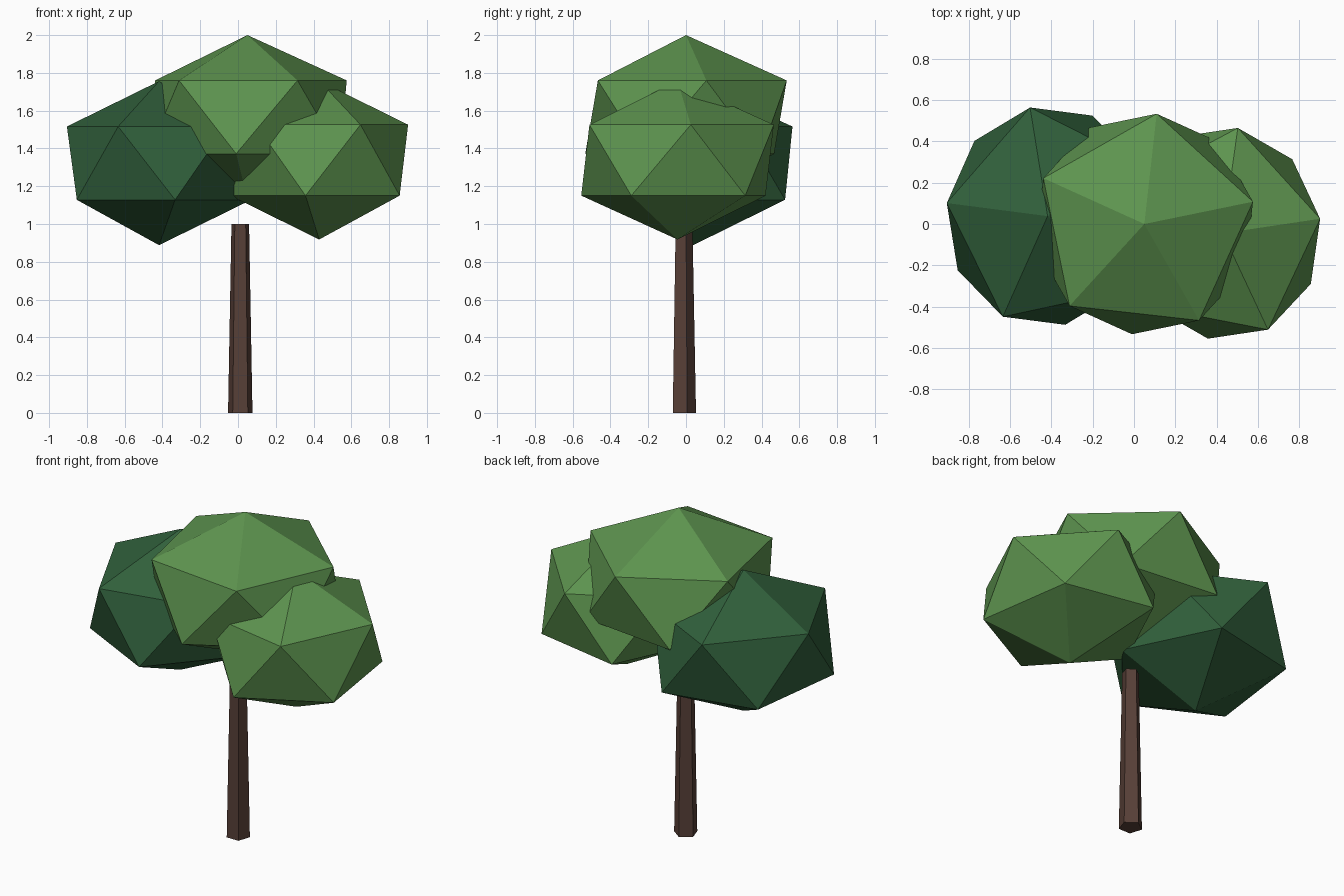
import bpy, bmesh, math
from mathutils import Matrix

if "Cube" in bpy.data.objects:
    bpy.data.objects.remove(bpy.data.objects["Cube"])


def material(name, rgb):
    m = bpy.data.materials.new(name)
    m.diffuse_color = (*rgb, 1.0)
    m.use_nodes = True
    m.node_tree.nodes["Principled BSDF"].inputs["Base Color"].default_value = m.diffuse_color
    return m


light_leaf = material("light leaf green", (0.110, 0.295, 0.078))
dark_leaf = material("dark leaf green", (0.030, 0.116, 0.044))
bark = material("bark brown", (0.095, 0.050, 0.038))


def add_object(name, bm, mat):
    bmesh.ops.recalc_face_normals(bm, faces=bm.faces)
    mesh = bpy.data.meshes.new(name)
    bm.to_mesh(mesh)
    bm.free()
    mesh.materials.append(mat)
    obj = bpy.data.objects.new(name, mesh)
    bpy.context.collection.objects.link(obj)
    return obj


def leaf_clump(name, centre, scale, turn, mat):
    # squashed icosahedron turned about the vertical
    bm = bmesh.new()
    bmesh.ops.create_icosphere(bm, subdivisions=1, radius=1.0)
    bm.transform(Matrix.Rotation(math.radians(turn), 4, 'Z') @ Matrix.Diagonal((*scale, 1.0)))
    obj = add_object(name, bm, mat)
    obj.location = centre


# Foliage
leaf_clump("top_foliage", (0.05, 0.0, 1.566), (0.60, 0.60, 0.434), 11.6, light_leaf)
leaf_clump("left_foliage", (-0.418, 0.038, 1.322), (0.55, 0.60, 0.434), 172.6, dark_leaf)
leaf_clump("right_foliage", (0.43, -0.045, 1.338), (0.532, 0.58, 0.42), 8.5, light_leaf)

# Trunk: tapered five-sided post
bm = bmesh.new()
rings = []
for z, r in ((0.0, 0.068), (1.0, 0.049)):
    angles = [math.radians(90 + 72 * i) for i in range(5)]
    rings.append([bm.verts.new((0.012 + r * math.cos(a), -0.015 + r * math.sin(a), z)) for a in angles])
low, high = rings
bm.faces.new(low[::-1])
bm.faces.new(high)
for i in range(5):
    j = (i + 1) % 5
    bm.faces.new((low[i], low[j], high[j], high[i]))
add_object("trunk", bm, bark)
